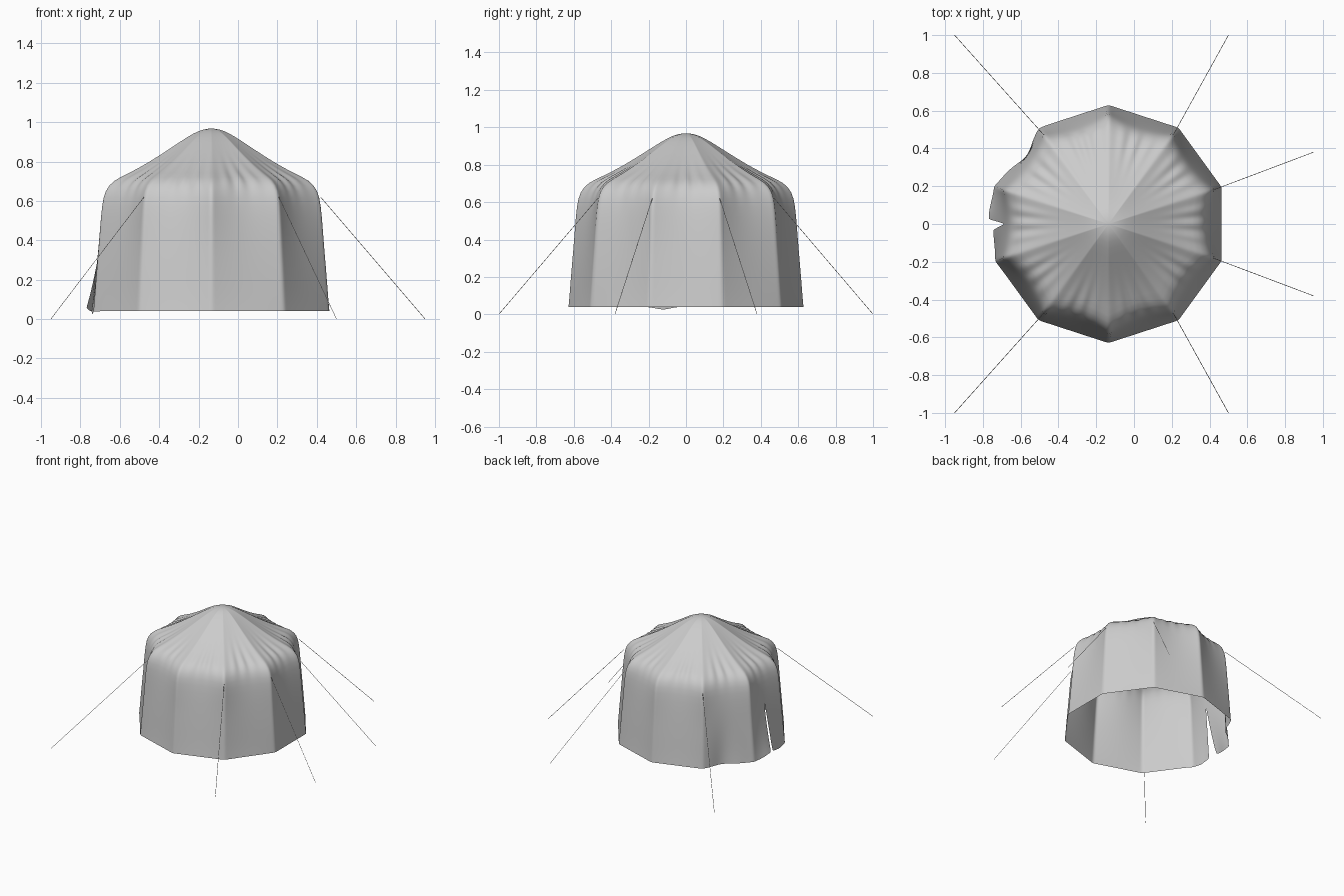
import bpy, bmesh, math
from mathutils import Vector

cube = bpy.data.objects.get("Cube")
if cube:
    bpy.data.objects.remove(cube, do_unlink=True)

CX = -0.135                 # tent centre in x
PANELS, STEPS = 10, 20      # panels around, columns per panel
N = PANELS * STEPS
SLIT_TOP = 0.46

grey = bpy.data.materials.new("grey_canvas")
grey.use_nodes = True
grey.diffuse_color = (0.6, 0.6, 0.6, 1)
bsdf = grey.node_tree.nodes["Principled BSDF"]
bsdf.inputs["Base Color"].default_value = (0.6, 0.6, 0.6, 1)
bsdf.inputs["Roughness"].default_value = 0.8

# Seam profile: radius, height, inward sag of the panel middle, rim ripple
PROFILE = [
    (0.63, 0.04, 0, 0), (0.625, 0.1, 0.005, 0), (0.619, 0.18, 0.01, 0),
    (0.612, 0.27, 0.015, 0), (0.604, 0.36, 0.02, 0), (0.597, SLIT_TOP, 0.03, 0),
    (0.588, 0.58, 0.045, 0), (0.572, 0.655, 0.055, 0.004),
    (0.525, 0.706, 0.05, 0.007), (0.45, 0.737, 0.035, 0.005),
    (0.34, 0.793, 0.025, 0), (0.22, 0.867, 0.02, 0), (0.13, 0.925, 0.01, 0),
    (0.065, 0.959, 0, 0), (0.02, 0.967, 0, 0)]


def bump(angle, centre, width):
    return math.exp(-((angle - centre) / width) ** 2)


def canvas_point(col, row):
    """Point on the cloth; columns run once round from the door slit."""
    radius, z, sag, ripple = row
    deg = 360 * col / N
    p = (deg / 36 + 0.5) % 1
    chord = math.cos(math.pi / 10) / math.cos((p - 0.5) * math.pi / 5)
    wave = math.sin(math.pi * p)
    r = radius * chord * (1 - sag * wave ** 0.8)
    z += ripple * math.cos(8 * math.pi * p) * wave
    # Loose door flaps and the dent beside them, fading up the wall
    low = max(0, (SLIT_TOP - z) / 0.42)
    r += low ** 1.5 * (0.035 * bump(deg, 360, 14) - 0.035 * bump(deg, 320, 9))
    r += low * 0.01 * bump(deg, 0, 10)
    shift = low * (0.025 * bump(deg, 360, 12) - 0.03 * bump(deg, 0, 12))
    z += low ** 4 * (0.02 * bump(deg, 360, 8) - 0.014 * bump(deg, 10, 6))
    a = math.pi + math.radians(deg)
    return Vector((CX + r * math.cos(a), r * math.sin(a) + shift, z))


# Tent canopy: one open cloth surface, split along the door below SLIT_TOP
bm = bmesh.new()
rings = []
for row in PROFILE:
    ring = [bm.verts.new(canvas_point(c, row)) for c in range(N)]
    split = row[1] < SLIT_TOP
    ring.append(bm.verts.new(canvas_point(N, row)) if split else ring[0])
    rings.append(ring)
for lower, upper in zip(rings, rings[1:]):
    for c in range(N):
        bm.faces.new((lower[c], lower[c + 1], upper[c + 1], upper[c]))
apex = bm.verts.new((CX, 0, 0.968))
for c in range(N):
    bm.faces.new((rings[-1][c], rings[-1][c + 1], apex))
for f in bm.faces:
    f.smooth = True
mesh = bpy.data.meshes.new("tent_canopy")
bm.to_mesh(mesh)
bm.free()
mesh.materials.append(grey)
canopy = bpy.data.objects.new("tent_canopy", mesh)
bpy.context.collection.objects.link(canopy)
canopy.modifiers.new("smooth_cloth", 'SUBSURF').levels = 1
canopy.modifiers["smooth_cloth"].render_levels = 1


# Guy ropes from the seam corners down to the ground
def guy_rope(name, corner_deg, ground):
    a = math.radians(corner_deg)
    top = (CX + 0.583 * math.cos(a), 0.583 * math.sin(a), 0.62)
    curve = bpy.data.curves.new(name, 'CURVE')
    curve.dimensions = '3D'
    curve.bevel_depth = 0.0015
    curve.bevel_resolution = 0
    spline = curve.splines.new('POLY')
    spline.points.add(1)
    spline.points[0].co = (*top, 1)
    spline.points[1].co = (*ground, 0.001, 1)
    curve.materials.append(grey)
    bpy.context.collection.objects.link(bpy.data.objects.new(name, curve))


for label, deg, x, y in (("left", 18, 0.95, 0.38), ("middle", 54, 0.5, 1),
                         ("right", 126, -0.95, 1)):
    guy_rope("back_guy_rope_" + label, deg, (x, y))
    guy_rope("front_guy_rope_" + label, -deg, (x, -y))
